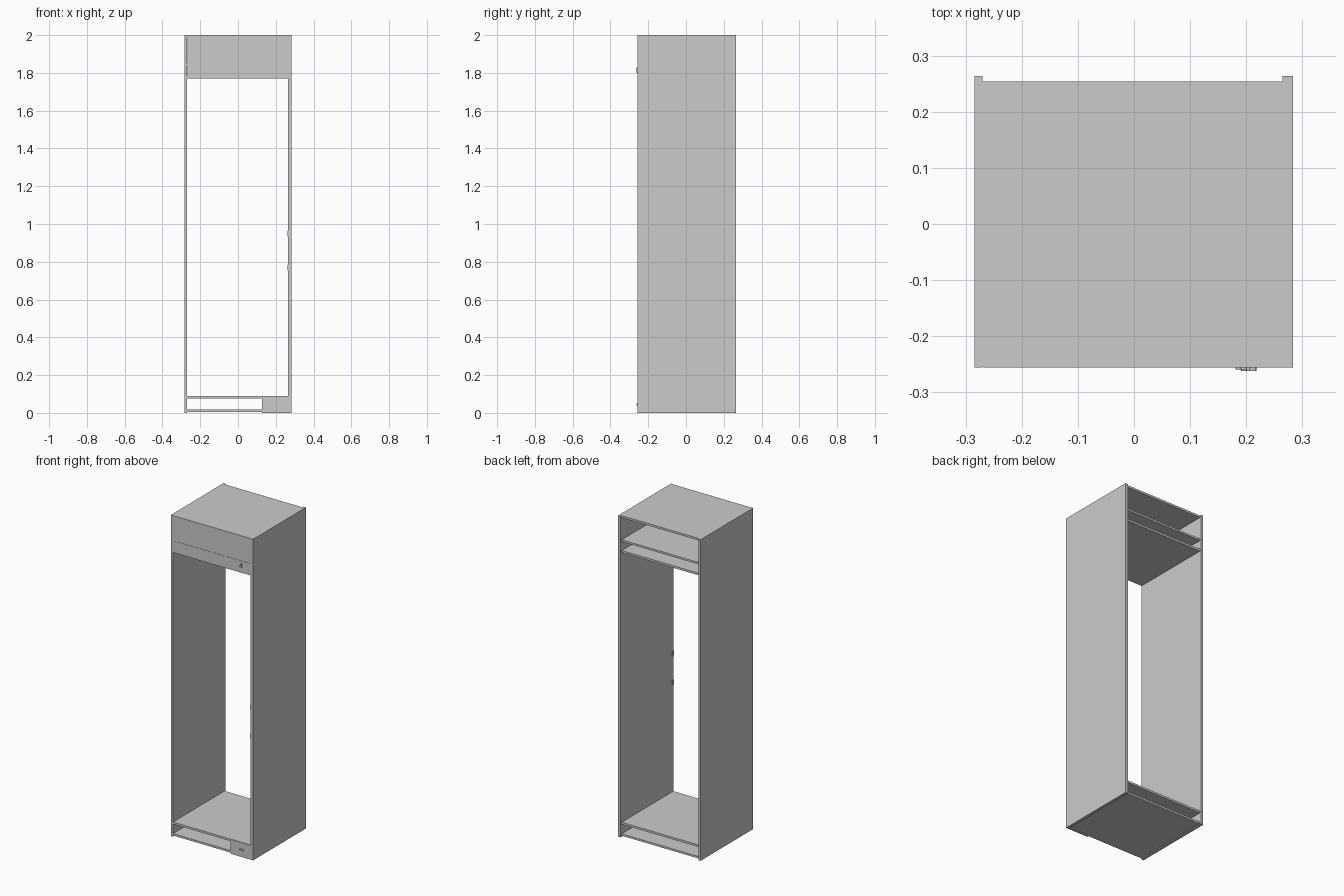
import bpy, math

if "Cube" in bpy.data.objects:
    bpy.data.objects.remove(bpy.data.objects["Cube"])


def box(name, x0, x1, y0, y1, z0, z1, bevel=0.0):
    bpy.ops.mesh.primitive_cube_add(size=1, location=((x0+x1)/2, (y0+y1)/2, (z0+z1)/2))
    o = bpy.context.object
    o.name = name
    o.scale = (x1-x0, y1-y0, z1-z0)
    bpy.ops.object.transform_apply(location=False, rotation=False, scale=True)
    if bevel:
        m = o.modifiers.new("bevel", 'BEVEL')
        m.width = bevel
        m.segments = 2
    return o


def peg(name, x, z, r, y0, y1):
    bpy.ops.mesh.primitive_cylinder_add(vertices=16, radius=r, depth=y1-y0,
                                        location=(x, (y0+y1)/2, z),
                                        rotation=(math.pi/2, 0, 0))
    bpy.context.object.name = name
    bpy.ops.object.shade_smooth_by_angle()


XL, XR = -0.270, 0.265      # inner faces of the side panels
YF, YB = -0.254, 0.254      # front and back of the boards

# Tall side panels
box("left_side", -0.284, XL, -0.256, 0.264, 0, 2)
box("right_side", XR, 0.283, -0.256, 0.264, 0, 2)

# Horizontal boards
for name, z0, z1 in (("base_board", 0.006, 0.018), ("lower_shelf", 0.077, 0.090),
                     ("drawer_floor", 1.770, 1.783), ("drawer_divider", 1.838, 1.850),
                     ("top_board", 1.987, 2.0)):
    box(name, XL, XR, YF, YB, z0, z1)

# Closed fronts at the top, with a fine seam between them
box("top_front", XL+0.002, XR, -0.2555, -0.247, 1.845, 1.999)
box("drawer_front", XL+0.002, XR, -0.2555, -0.247, 1.770, 1.843)

# Short front panel at the foot
box("foot_front", 0.128, XR, -0.2555, -0.247, 0, 0.088)

# Upper latch: L-shaped lever on a small peg
box("latch_arm", 0.181, 0.207, -0.2595, -0.255, 1.802, 1.808, 0.001)
box("latch_grip", 0.200, 0.207, -0.262, -0.255, 1.802, 1.828, 0.001)
peg("latch_peg", 0.186, 1.805, 0.005, -0.2585, -0.255)

# Lower latch: short lever with round ends
box("foot_latch_arm", 0.193, 0.216, -0.261, -0.257, 0.042, 0.048, 0.001)
for x in (0.197, 0.212):
    peg("foot_latch_end", x, 0.045, 0.006, -0.262, -0.255)

# Small strike plates on the inner front edge of the right side
for z in (0.77, 0.95):
    box("strike_plate", XR-0.002, XR, -0.2555, -0.243, z-0.016, z+0.016)
